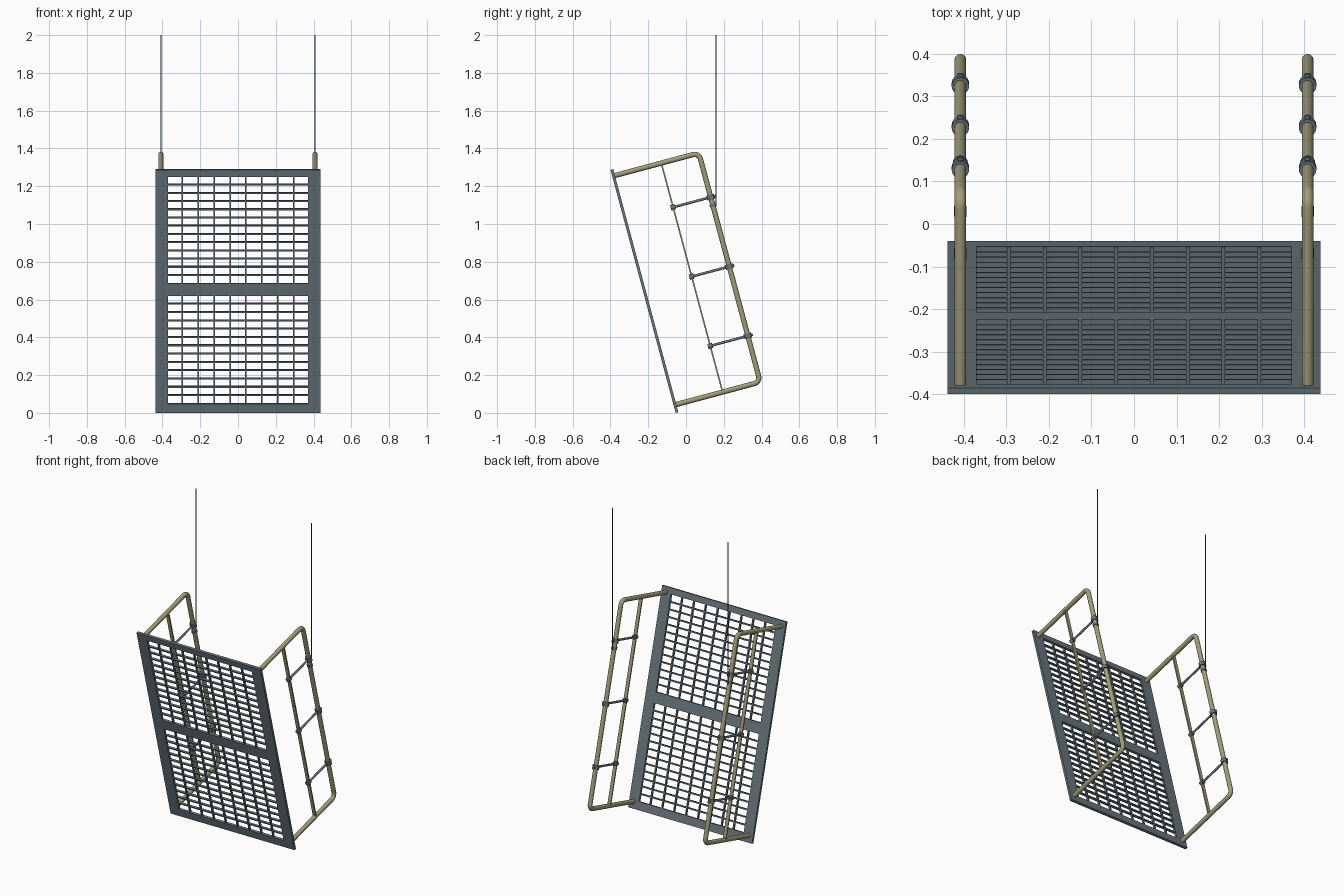
import bpy, bmesh, math
from mathutils import Matrix, Vector

if "Cube" in bpy.data.objects:
    bpy.data.objects.remove(bpy.data.objects["Cube"])

# Tilted frame: local y = away from the panel, local z = up along the panel
TILT = Matrix.Translation((0, -0.055, 0)) @ Matrix.Rotation(math.radians(15), 4, 'X')
L, T = 1.332, 0.015          # panel length and thickness
SIDE_X, RAIL_N = 0.408, 0.475
RUNGS = (0.295, 0.675, 1.055)


def material(name, rgb):
    m = bpy.data.materials.new(name)
    m.diffuse_color = (*rgb, 1)
    m.use_nodes = True
    m.node_tree.nodes["Principled BSDF"].inputs["Base Color"].default_value = m.diffuse_color
    return m


slate = material("slate_metal", (0.14, 0.18, 0.20))
olive = material("olive_paint", (0.36, 0.34, 0.19))
dark = material("dark_wire", (0.06, 0.06, 0.07))


def finish(name, bm, mat, matrix=TILT, smooth=False):
    me = bpy.data.meshes.new(name)
    bm.to_mesh(me)
    bm.free()
    me.materials.append(mat)
    ob = bpy.data.objects.new(name, me)
    bpy.context.collection.objects.link(ob)
    ob.matrix_world = matrix
    if smooth:
        bpy.ops.object.select_all(action='DESELECT')
        ob.select_set(True)
        bpy.context.view_layer.objects.active = ob
        bpy.ops.object.shade_smooth_by_angle(angle=math.radians(40))
    return ob


def box(bm, x0, x1, y0, y1, z0, z1):
    m = Matrix.Translation(((x0 + x1) / 2, (y0 + y1) / 2, (z0 + z1) / 2))
    bmesh.ops.create_cube(bm, size=1, matrix=m @ Matrix.Diagonal((x1 - x0, y1 - y0, z1 - z0, 1)))


def rod(bm, a, b, r, sides=16):
    a, b = Vector(a), Vector(b)
    d = b - a
    m = Matrix.Translation((a + b) / 2) @ d.to_track_quat('Z', 'Y').to_matrix().to_4x4()
    bmesh.ops.create_cone(bm, cap_ends=True, segments=sides, radius1=r, radius2=r,
                          depth=d.length, matrix=m)


# Panel frame with a middle crossbar
bm = bmesh.new()
openings = ((0.050, 0.642), (0.709, 1.294))
for s in (-1, 1):
    box(bm, *sorted((s * 0.37, s * 0.438)), 0, T, 0, L)
for z0, z1 in ((0, 0.050), (0.642, 0.709), (1.294, L)):
    box(bm, -0.37, 0.37, 0, T, z0, z1)
finish("panel_frame", bm, slate)

# Grating bars in both openings
bm = bmesh.new()
for z0, z1 in openings:
    for i in range(8):
        x = (i - 3.5) * 0.084
        box(bm, x - 0.004, x + 0.004, 0.001, T - 0.001, z0, z1)
    for i in range(1, 13):
        z = z0 + (z1 - z0) * i / 13
        box(bm, -0.37, 0.37, 0.001, T - 0.001, z - 0.004, z + 0.004)
finish("panel_grating", bm, slate)


def rail_path(x):
    # C-shaped rail with rounded corners
    R, lo, hi = 0.032, 0.042, 1.297
    pts = [(x, 0.006, lo)]
    for cz, start in ((lo + R, -90), (hi - R, 0)):
        for k in range(9):
            a = math.radians(start + k * 90 / 8)
            pts.append((x, RAIL_N - R + R * math.cos(a), cz + R * math.sin(a)))
    return pts + [(x, 0.006, hi)]


def tube(name, pts, r, mat):
    # Sweep a circle along a path lying in a plane of constant x
    bm = bmesh.new()
    n, sides, rings = len(pts), 20, []
    P = [Vector(p) for p in pts]
    for i, p in enumerate(P):
        t = (P[min(i + 1, n - 1)] - P[max(i - 1, 0)])
        if 0 < i < n - 1:
            t = (P[i + 1] - p).normalized() + (p - P[i - 1]).normalized()
        t.normalize()
        u = Vector((1, 0, 0))
        w = t.cross(u)
        rings.append([bm.verts.new(p + r * (math.cos(a) * u + math.sin(a) * w))
                      for a in (2 * math.pi * k / sides for k in range(sides))])
    for A, B in zip(rings, rings[1:]):
        for k in range(sides):
            j = (k + 1) % sides
            bm.faces.new((A[k], A[j], B[j], B[k]))
    bm.faces.new(rings[0][::-1])
    bm.faces.new(rings[-1])
    bmesh.ops.recalc_face_normals(bm, faces=bm.faces)
    finish(name, bm, mat, smooth=True)


for side, s in (("left", -1), ("right", 1)):
    x = s * SIDE_X
    tube(side + "_rail", rail_path(x), 0.0138, olive)

    # Flat bar parallel to the rail
    bm = bmesh.new()
    box(bm, x - 0.011, x + 0.011, 0.265, 0.273, 0.042, 1.297)
    finish(side + "_inner_bar", bm, olive)

    # Cross rods with front nuts, rail collars and rear bolts
    bm = bmesh.new()
    for z in RUNGS:
        rod(bm, (x, 0.26, z), (x, 0.502, z), 0.0068)
        rod(bm, (x, 0.256, z), (x, 0.281, z), 0.0145)
        rod(bm, (x, RAIL_N, z - 0.013), (x, RAIL_N, z + 0.013), 0.0205, 24)
    # Small collar holding the wire
    rod(bm, (x, RAIL_N, 1.003), (x, RAIL_N, 1.017), 0.0175, 24)
    finish(side + "_cross_rods", bm, slate, smooth=True)

    # Vertical hanging wire
    bm = bmesh.new()
    rod(bm, (x, 0.159, 1.09), (x, 0.159, 2.0), 0.0032, 10)
    finish(side + "_wire", bm, dark, Matrix.Identity(4), True)
